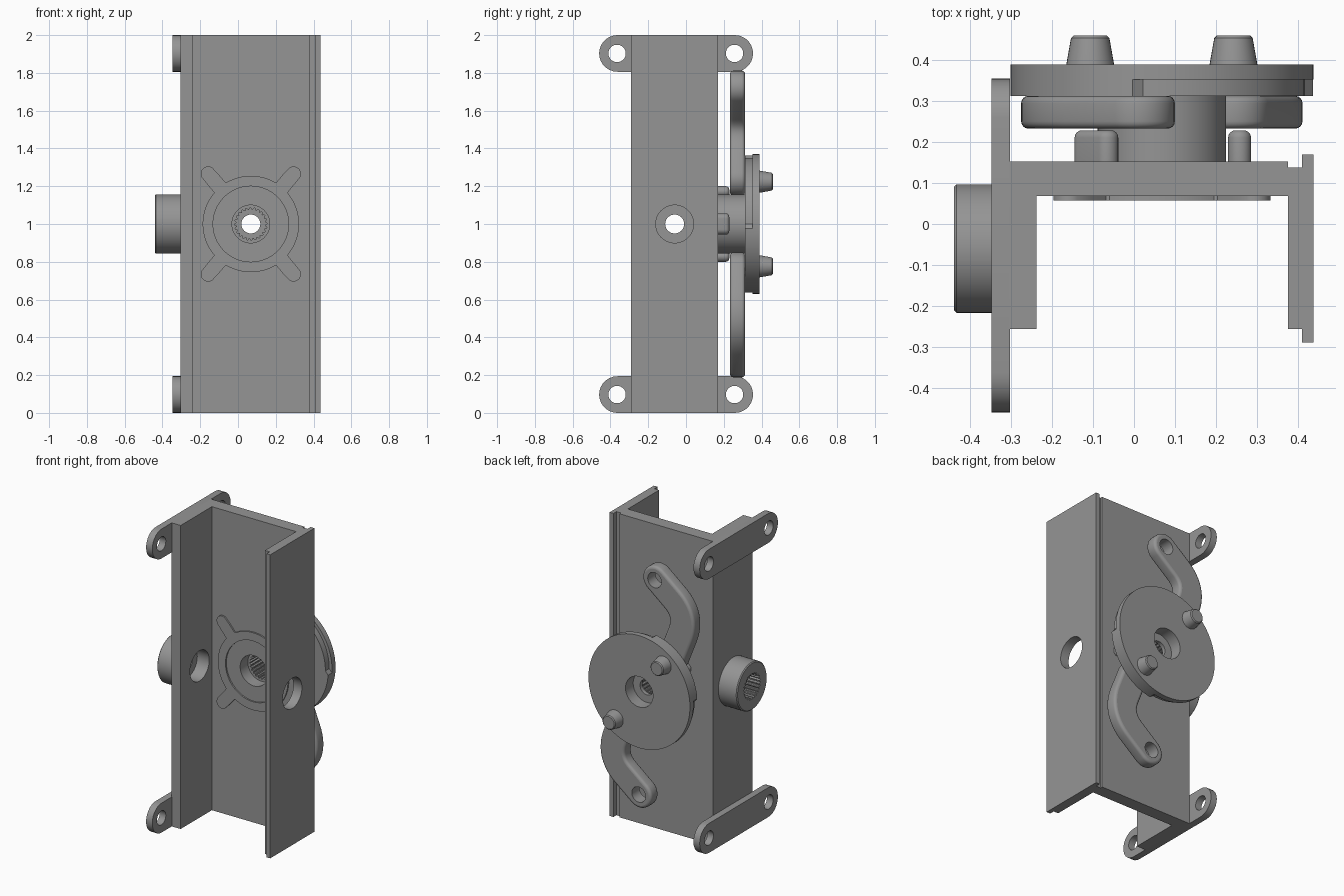
import bpy, bmesh, math
from math import sin, cos, pi
from mathutils import Vector

if "Cube" in bpy.data.objects:
    bpy.data.objects.remove(bpy.data.objects["Cube"])

HX, HZ = 0.068, 1.0          # rotor axis (runs along y)
BY = -0.06                   # side boss axis (runs along x)
N = 96

grey = bpy.data.materials.new('dark_grey')
grey.diffuse_color = (0.3, 0.3, 0.3, 1)
grey.use_nodes = True
grey.node_tree.nodes["Principled BSDF"].inputs["Base Color"].default_value = grey.diffuse_color

def place(axis, u, v, w):
    return {'x': (w, u, v), 'y': (u, w, v), 'z': (u, v, w)}[axis]

def loft(name, axis, rings, tube=False):
    """rings: list of (2D outline, depth). tube=True joins last ring to first, otherwise capped."""
    bm = bmesh.new()
    rows = [[bm.verts.new(place(axis, u, v, w)) for u, v in pts] for pts, w in rings]
    n = len(rows[0])
    pairs = list(zip(rows, rows[1:])) + ([(rows[-1], rows[0])] if tube else [])
    for a, b in pairs:
        for i in range(n):
            j = (i + 1) % n
            bm.faces.new((a[i], a[j], b[j], b[i]))
    if not tube:
        bm.faces.new(rows[0])
        bm.faces.new(rows[-1])
    bmesh.ops.dissolve_degenerate(bm, dist=1e-6, edges=bm.edges)
    bmesh.ops.recalc_face_normals(bm, faces=bm.faces)
    me = bpy.data.meshes.new(name)
    bm.to_mesh(me)
    bm.free()
    me.materials.append(grey)
    ob = bpy.data.objects.new(name, me)
    bpy.context.collection.objects.link(ob)
    return ob

def select(ob):
    bpy.ops.object.select_all(action='DESELECT')
    ob.select_set(True)
    bpy.context.view_layer.objects.active = ob

def smooth(ob):
    select(ob)
    bpy.ops.object.shade_smooth_by_angle(angle=math.radians(32))
    for f in ob.data.polygons:           # keep flat plates flat
        if max(abs(c) for c in f.normal) > 0.9999 and len(f.vertices) > 4:
            f.use_smooth = False

def circle(c, r, n=N):
    """r may be a number or a function of the point index."""
    f = r if callable(r) else (lambda i: r)
    return [(c[0] + f(i) * cos(2 * pi * i / n), c[1] + f(i) * sin(2 * pi * i / n)) for i in range(n)]

def spline_r(i):
    return 0.086 if i % 4 < 2 else 0.076

def drill(ob, axis, c, r, w0, w1):
    cutter = loft('cutter', axis, [(circle(c, r, 48), w0), (circle(c, r, 48), w1)])
    mod = ob.modifiers.new('hole', 'BOOLEAN')
    mod.object, mod.operation, mod.solver = cutter, 'DIFFERENCE', 'EXACT'
    select(ob)
    bpy.ops.object.modifier_apply(modifier=mod.name)
    bpy.data.objects.remove(cutter)

def stroke(path, hw, k=14):
    """Outline of a thick path with round ends."""
    p = [Vector(q) for q in path]
    left, right = [], []
    for i, q in enumerate(p):
        t = (p[min(i + 1, len(p) - 1)] - p[max(i - 1, 0)]).normalized()
        nrm = Vector((-t.y, t.x)) * hw
        left.append(q + nrm)
        right.append(q - nrm)

    def cap(c, start):
        d = start - c
        a0 = math.atan2(d.y, d.x)
        return [c + hw * Vector((cos(a0 - pi * j / k), sin(a0 - pi * j / k))) for j in range(1, k)]
    return [tuple(q) for q in left + cap(p[-1], left[-1]) + right[::-1] + cap(p[0], right[0])]

def rounded_bar(name, axis, path, hw, w0, w1, b0, b1):
    """Stroke extruded from w0 to w1 with edge roundings b0 and b1."""
    q = [pi / 2 * i / 4 for i in range(5)]
    prof = [(hw - b0 * (1 - sin(a)), w0 + b0 * (1 - cos(a))) for a in q] if b0 else [(hw, w0)]
    prof += [(hw - b1 * (1 - cos(a)), w1 - b1 * (1 - sin(a))) for a in q] if b1 else [(hw, w1)]
    return loft(name, axis, [(stroke(path, r), w) for r, w in prof])

# Channel body
profile = [(-.304, -.257), (-.238, -.257), (-.238, .068), (.376, .068), (.376, -.257), (.41, -.257),
           (.41, -.29), (.438, -.29), (.438, .17), (.41, .17), (.41, .138), (.376, .138),
           (.376, .153), (-.304, .153)]
channel = loft('channel', 'z', [(profile, 0), (profile, 2)])
drill(channel, 'x', (BY, 1), 0.1, -0.6, 0.6)
drill(channel, 'y', (HX, HZ), 0.1, -0.1, 0.3)
smooth(channel)

# Mounting lugs
for name, z in (('lower_lug', 0.097), ('upper_lug', 1.903)):
    lug = rounded_bar(name, 'x', [(-0.363, z), (0.258, z)], 0.097, -0.348, -0.303, 0, 0)
    for y in (-0.365, 0.257):
        drill(lug, 'x', (y, z), 0.046, -0.5, 0)
    smooth(lug)

# Side boss with splined bore
boss = [(.157, -.303), (.157, -.434), (.151, -.44), (spline_r, -.44), (spline_r, -.345),
        (.05, -.345), (.05, -.325), (.1, -.325), (.1, -.303)]
smooth(loft('side_boss', 'x', [(circle((BY, 1), r), w) for r, w in boss], tube=True))

# Hub and rotor disc with splined bore; the disc's rear layer is relieved over two sectors
def relief_r(i):
    deg = (360 * i / N) % 180
    return 0.35 if deg < 98 else 0.37
rotor = [(.157, .148), (.157, .313), (relief_r, .313), (relief_r, .353), (.37, .353), (.37, .39),
         (.1, .39), (.1, .31), (.05, .31), (.05, .285), (spline_r, .285), (spline_r, .148)]
smooth(loft('rotor_disc', 'y', [(circle((HX, HZ), r), w) for r, w in rotor], tube=True))

# Raised ring with four diagonal arms on the inner face
M = 240
def star_r(i):
    a = 2 * pi * i / M
    tip = 0.348
    best = 0.255
    for s in (1, -1):
        for t in (1, -1):
            d = abs(math.remainder(a - math.atan2(t * .265, s * .225), 2 * pi))
            if d < 0.6:
                side = 0.04 / max(sin(d), 1e-6)
                if side * cos(d) > tip:      # ray leaves through the round end
                    h = tip * sin(d)
                    if h < 0.04:
                        side = tip * cos(d) + math.sqrt(0.04 ** 2 - h * h)
                best = max(best, side)
    return best
pad = [(star_r, .07), (star_r, .058), (.2, .058), (.2, .07)]
smooth(loft('ring_pad', 'y', [(circle((HX, HZ), r, M), w) for r, w in pad], tube=True))

# Curved arms and drive pegs, each repeated by a half turn
p0, elbow, p1 = Vector((.01, 1.722)), Vector((-.222, 1.535)), Vector((-.107, 1.24))
a, b = elbow.lerp(p0, .47), elbow.lerp(p1, .47)
curve = [p0] + [a * (1 - t) ** 2 + elbow * 2 * t * (1 - t) + b * t * t for t in [i / 16 for i in range(17)]] + [p1]
for side, s in (('upper', 1), ('lower', -1)):
    turn = lambda x, z: (HX + s * (x - HX), HZ + s * (z - HZ))
    arm = rounded_bar(side + '_arm', 'y', [turn(*q) for q in curve], 0.09, .233, .313, .018, .018)
    drill(arm, 'y', turn(*p0), 0.05, .1, .5)
    smooth(arm)
    c = turn(-.107, 1.224)
    peg = [(.059, .385), (.058, .392), (.047, .454), (.041, .46)]
    smooth(loft(side + '_peg', 'y', [(circle(c, r, 32), w) for r, w in peg]))

# Small round-topped stops around the hub
for i, (deg, dist) in enumerate(((0, .19), (138, .215), (222, .215))):
    t = math.radians(deg)
    c = Vector((HX + dist * cos(t), HZ + dist * sin(t)))
    d = Vector((-sin(t), cos(t))) * (.028 if i == 0 else .038)
    smooth(rounded_bar(f'hub_stop_{i + 1}', 'y', [c - d, c + d], .028, .148, .229, 0, .018))
